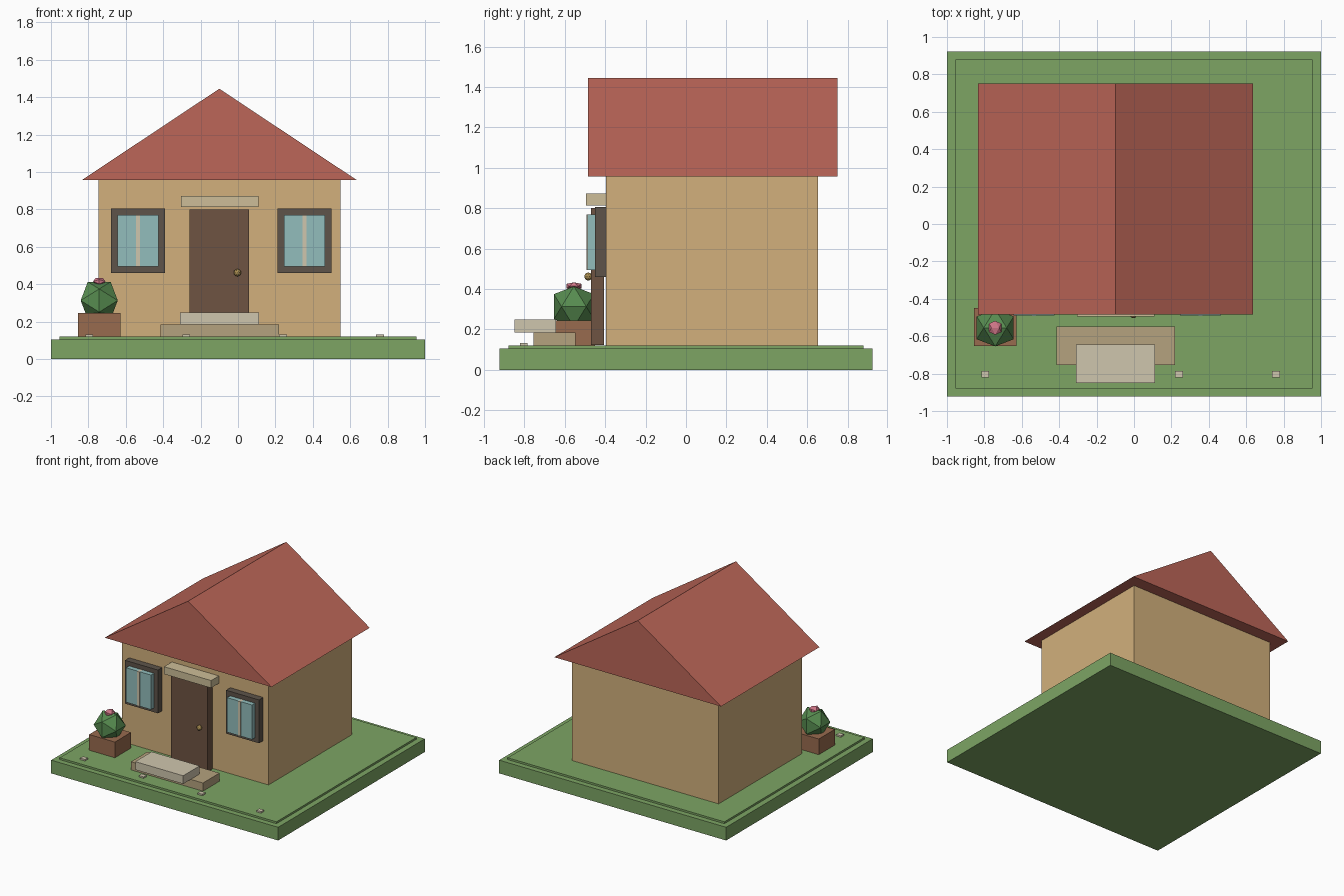
import bpy, bmesh
from mathutils import Vector

if "Cube" in bpy.data.objects:
    bpy.data.objects.remove(bpy.data.objects["Cube"])


def material(name, hex_code):
    srgb = [int(hex_code[i:i + 2], 16) / 255 for i in (0, 2, 4)]
    lin = [((c + 0.055) / 1.055) ** 2.4 if c > 0.04 else c / 12.92 for c in srgb]
    m = bpy.data.materials.new(name)
    m.diffuse_color = (*lin, 1)
    m.use_nodes = True
    m.node_tree.nodes["Principled BSDF"].inputs["Base Color"].default_value = m.diffuse_color
    return m


GRASS = material("grass", "7DA564")
WALL = material("plaster", "D2B07C")
ROOF = material("roof_red", "BC6658")
WOOD = material("dark_wood", "6E5442")
FRAME = material("frame", "5E544A")
GLASS = material("glass", "92BDBC")
CREAM = material("cream", "CFC6AE")
AWNING = material("awning", "CDBE98")
STONE = material("stone", "B5A27E")
CLAY = material("clay", "986B4E")
LEAF = material("leaf", "578C50")
PINK = material("pink", "D2788A")
BRASS = material("brass", "A88C50")


def finish(name, bm, mat):
    bmesh.ops.recalc_face_normals(bm, faces=bm.faces)
    mesh = bpy.data.meshes.new(name)
    bm.to_mesh(mesh)
    bm.free()
    mesh.materials.append(mat)
    ob = bpy.data.objects.new(name, mesh)
    bpy.context.collection.objects.link(ob)
    return ob


def box(name, x, y, z, mat):
    """Box from (min, max) ranges on each axis."""
    bm = bmesh.new()
    bmesh.ops.create_cube(bm, size=1)
    for v in bm.verts:
        v.co = Vector([(a + b) / 2 + c * (b - a) for (a, b), c in zip((x, y, z), v.co)])
    return finish(name, bm, mat)


def icosahedron(name, centre, half, mat):
    """Edge-up icosahedron with the given half extents."""
    k = 0.618
    bm = bmesh.new()
    for s in (-1, 1):
        for t in (-1, 1):
            for p in ((s * k, 0, t), (s, t * k, 0), (0, s, t * k)):
                bm.verts.new([c + h * q for c, h, q in zip(centre, half, p)])
    bmesh.ops.convex_hull(bm, input=bm.verts)
    return finish(name, bm, mat)


# Ground
box("base", (-1, 1), (-0.923, 0.923), (0, 0.105), GRASS)
box("lawn", (-0.955, 0.955), (-0.88, 0.88), (0.1, 0.12), GRASS)

# House body
box("walls", (-0.745, 0.547), (-0.397, 0.653), (0.12, 0.96), WALL)

# Gable roof: triangle profile extruded front to back
bm = bmesh.new()
tri = bm.faces.new([bm.verts.new((x, -0.485, z))
                    for x, z in ((-0.835, 0.957), (0.635, 0.957), (-0.1, 1.445))])
ext = bmesh.ops.extrude_face_region(bm, geom=[tri], use_keep_orig=True)
bmesh.ops.translate(bm, vec=(0, 1.236, 0),
                    verts=[g for g in ext["geom"] if isinstance(g, bmesh.types.BMVert)])
finish("roof", bm, ROOF)

# Door, knob and awning
box("door", (-0.26, 0.06), (-0.47, -0.407), (0.122, 0.8), WOOD)
bm = bmesh.new()
bmesh.ops.create_icosphere(bm, subdivisions=2, radius=0.02)
bmesh.ops.translate(bm, vec=(-0.003, -0.484, 0.462), verts=bm.verts)
finish("door_knob", bm, BRASS)
box("door_awning", (-0.305, 0.11), (-0.495, -0.395), (0.813, 0.872), AWNING)

# Windows either side of the door
for side, cx in (("left", -0.535), ("right", 0.355)):
    box(side + "_window_frame", (cx - 0.145, cx + 0.145), (-0.45, -0.395), (0.46, 0.805), FRAME)
    box(side + "_window_glass", (cx - 0.11, cx + 0.11), (-0.488, -0.44), (0.495, 0.77), GLASS)
    box(side + "_window_bar", (cx - 0.011, cx + 0.011), (-0.493, -0.45), (0.495, 0.77), CREAM)

# Front steps
box("lower_step", (-0.415, 0.22), (-0.755, -0.547), (0.12, 0.185), STONE)
box("upper_step", (-0.31, 0.112), (-0.85, -0.643), (0.185, 0.25), CREAM)

# Planter with bush and flower
box("planter", (-0.855, -0.628), (-0.653, -0.45), (0.12, 0.245), CLAY)
icosahedron("bush", (-0.742, -0.555, 0.313), (0.099, 0.099, 0.1), LEAF)
icosahedron("flower", (-0.742, -0.555, 0.414), (0.033, 0.037, 0.019), PINK)

# Row of paving pebbles
for i in range(4):
    cx = -0.795 + i * 0.518
    box(f"pebble_{i + 1}", (cx - 0.021, cx + 0.021), (-0.822, -0.785), (0.115, 0.132), CREAM)
